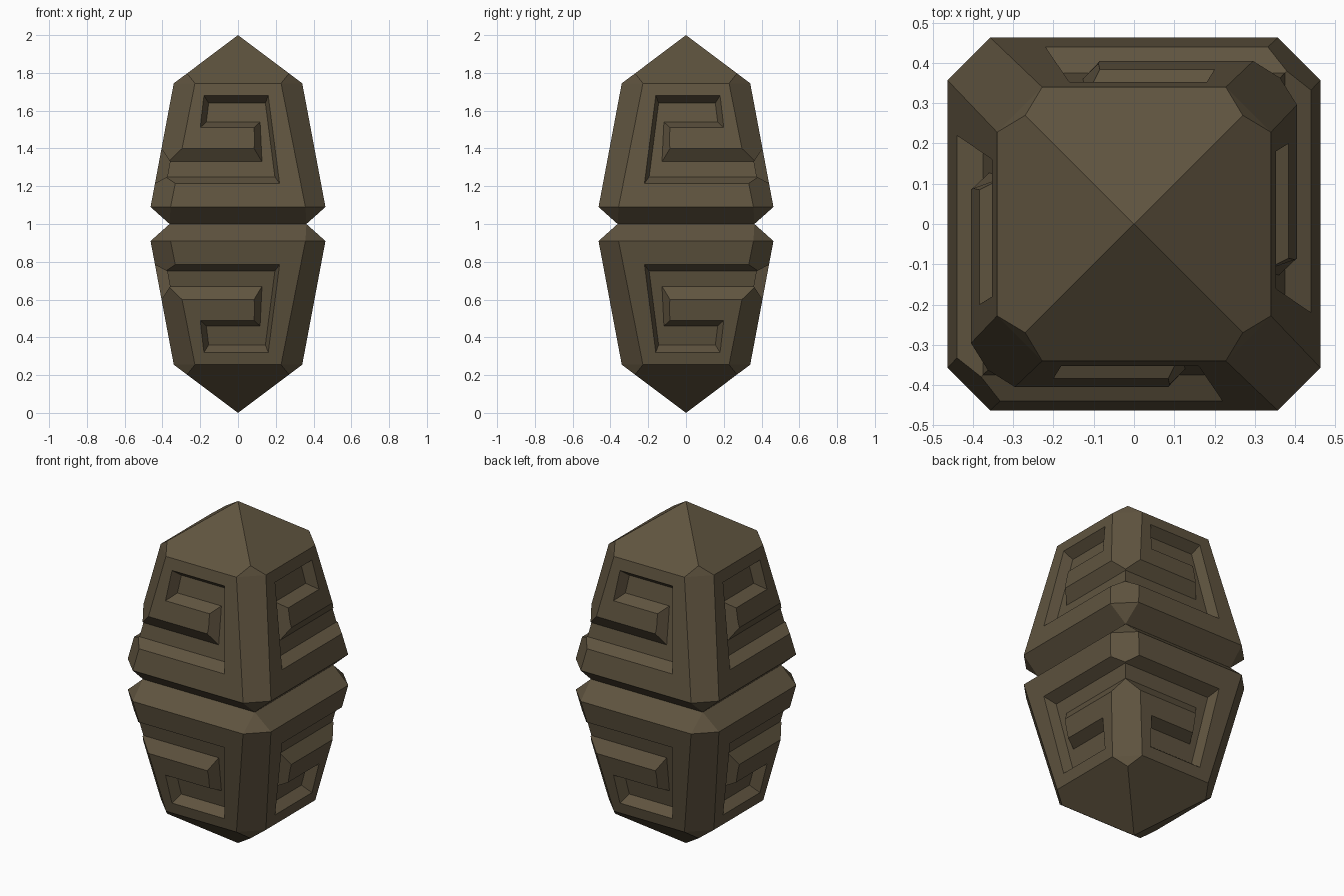
import bpy, bmesh
from mathutils import Vector

if "Cube" in bpy.data.objects:
    bpy.data.objects.remove(bpy.data.objects["Cube"])

stone = bpy.data.materials.new("dark_stone")
stone.diffuse_color = (0.115, 0.088, 0.05, 1)
stone.use_nodes = True
stone.node_tree.nodes["Principled BSDF"].inputs["Base Color"].default_value = stone.diffuse_color


def make_object(name, bm):
    bmesh.ops.recalc_face_normals(bm, faces=bm.faces)
    me = bpy.data.meshes.new(name)
    bm.to_mesh(me)
    bm.free()
    ob = bpy.data.objects.new(name, me)
    bpy.context.collection.objects.link(ob)
    ob.location.z = 1
    return ob


# Upper half body: chamfered tapering block with pyramid cap (z measured from the waist)
bm = bmesh.new()
bm.verts.new((0, 0, 1.0))
for sx in (-1, 1):
    for sy in (-1, 1):
        for a, b, z in ((.27, .27, .797), (.34, .228, .745), (.228, .34, .745),
                        (.463, .357, .09), (.357, .463, .09), (.362, .362, 0)):
            bm.verts.new((a * sx, b * sy, z))
bmesh.ops.convex_hull(bm, input=bm.verts)
bmesh.ops.dissolve_limit(bm, angle_limit=0.01, verts=bm.verts, edges=bm.edges)
body = make_object("carved_body", bm)
body.data.materials.append(stone)

# Hooked groove: outline on the face, and its narrower floor
RIM = [(-.18, .68), (.16, .68), (.22, .215), (-.55, .215),
       (-.55, .40), (.085, .40), (.085, .51), (-.20, .51)]
FLOOR = [(-.155, .64), (.145, .64), (.195, .25), (-.55, .25),
         (-.55, .33), (.127, .33), (.117, .54), (-.168, .54)]
DEPTH = .058


def on_face(p, depth):
    half = .463 - .188 * (p[1] - .09)
    return Vector((p[0], depth - half, p[1]))


def groove_cutter(name, place):
    bm = bmesh.new()
    outer, inner = [], []
    for r, f in zip(RIM, FLOOR):
        pr, pf = on_face(r, 0), on_face(f, DEPTH)
        outer.append(bm.verts.new(place(pr + (pr - pf) * .6)))
        inner.append(bm.verts.new(place(pf)))
    bm.faces.new(outer)
    bm.faces.new(inner[::-1])
    for i in range(8):
        j = (i + 1) % 8
        bm.faces.new((outer[j], outer[i], inner[i], inner[j]))
    ob = make_object(name, bm)
    ob.hide_render = True
    return ob


# Grooves on four sides, wrapping two opposite corners
sides = {"front": lambda v: (v.x, v.y, v.z), "left": lambda v: (v.y, v.x, v.z),
         "back": lambda v: (-v.x, -v.y, v.z), "right": lambda v: (-v.y, -v.x, v.z)}
cutters = [groove_cutter(side + "_groove_cutter", f) for side, f in sides.items()]
bpy.context.view_layer.update()
bpy.context.view_layer.objects.active = body
for c in cutters:
    m = body.modifiers.new("groove", "BOOLEAN")
    m.operation, m.solver, m.object = "DIFFERENCE", "EXACT", c
    bpy.ops.object.modifier_apply(modifier=m.name)
for c in cutters:
    bpy.data.objects.remove(c)

# Open the waist, then mirror to form the lower half
bm = bmesh.new()
bm.from_mesh(body.data)
waist = [f for f in bm.faces if all(abs(v.co.z) < 1e-4 for v in f.verts)]
bmesh.ops.delete(bm, geom=waist, context="FACES_ONLY")
bm.to_mesh(body.data)
bm.free()
mir = body.modifiers.new("lower_half", "MIRROR")
mir.use_axis = (False, False, True)
mir.merge_threshold = 0.0005
